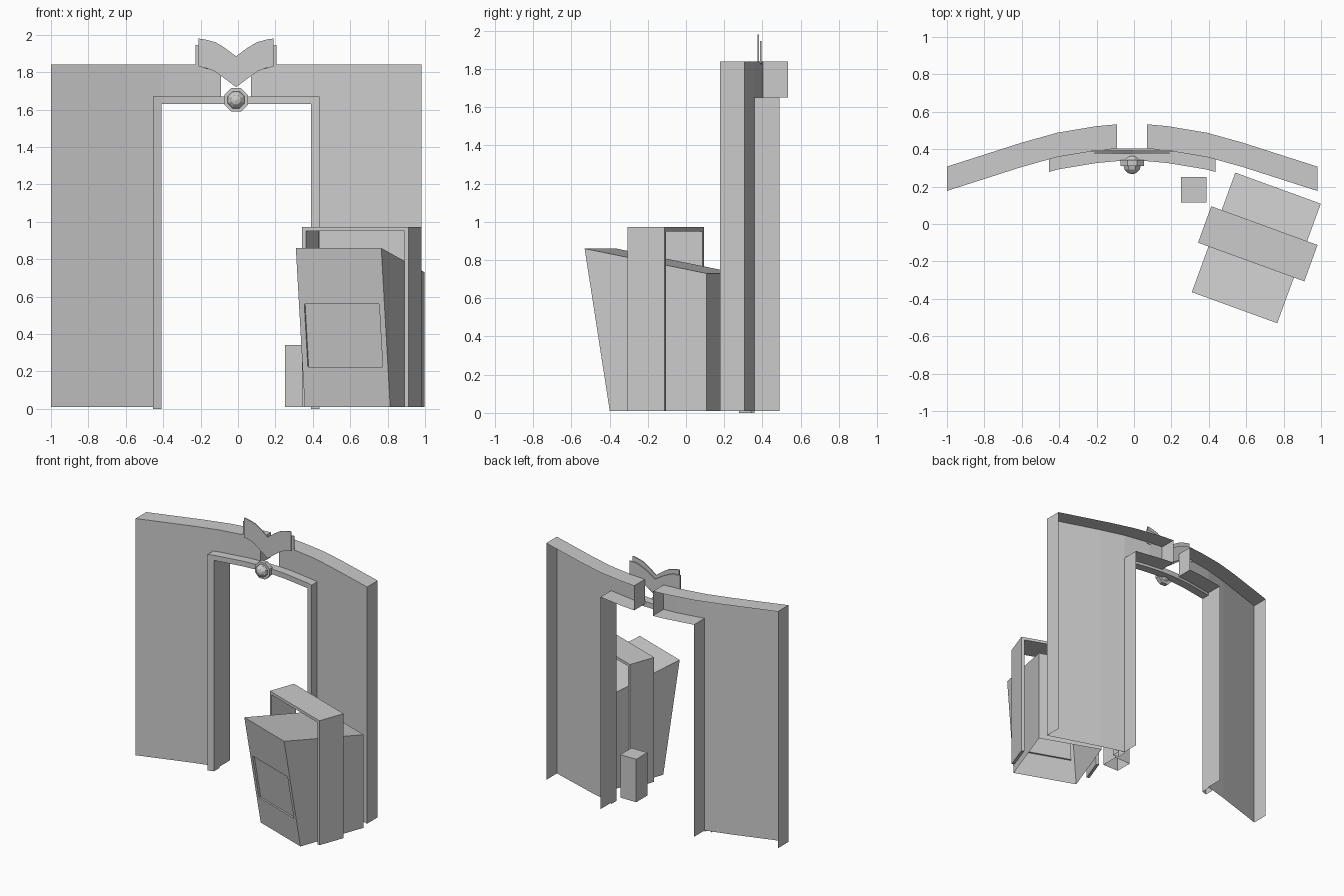
import bpy, bmesh, math
from mathutils import Matrix

if "Cube" in bpy.data.objects:
    bpy.data.objects.remove(bpy.data.objects["Cube"])

CX = -0.01  # centre line of the archway


def make(name, quads, loc=(0, 0, 0), rot=0.0, mirror=False):
    """Build an object from a list of polygons given as point tuples."""
    bm = bmesh.new()
    for q in quads:
        bm.faces.new([bm.verts.new(p) for p in q])
    bmesh.ops.remove_doubles(bm, verts=bm.verts, dist=1e-4)
    bmesh.ops.recalc_face_normals(bm, faces=bm.faces)
    me = bpy.data.meshes.new(name)
    bm.to_mesh(me)
    bm.free()
    ob = bpy.data.objects.new(name, me)
    bpy.context.collection.objects.link(ob)
    ob.location = loc
    ob.rotation_euler = (0, 0, rot)
    if mirror:
        ob.modifiers.new("Mirror", 'MIRROR')
    return ob


def prism(outline, y0, y1):
    """Extrude an x-z outline along y."""
    a = [(x, y0, z) for x, z in outline]
    b = [(x, y1, z) for x, z in outline]
    n = len(a)
    return [a, b] + [[a[i], a[(i + 1) % n], b[(i + 1) % n], b[i]] for i in range(n)]


# Curved plan line of the wall face: distance from centre -> y
PLAN = [(0, .405), (.08, .403), (.19, .393), (.40, .358), (.59, .305), (.99, .177)]


def face_y(u):
    for (a, ya), (b, yb) in zip(PLAN, PLAN[1:]):
        if u <= b:
            return ya + (yb - ya) * (u - a) / (b - a)
    return PLAN[-1][1]


def front(a, b, z0, z1, off):
    ya, yb = face_y(a) + off, face_y(b) + off
    return [(a, ya, z0), (b, yb, z0), (b, yb, z1), (a, ya, z1)]


def slab(a, b, z, o0, o1):
    ya, yb = face_y(a), face_y(b)
    return [(a, ya + o0, z), (b, yb + o0, z), (b, yb + o1, z), (a, ya + o1, z)]


def end(u, z0, z1, o0, o1):
    y = face_y(u)
    return [(u, y + o0, z0), (u, y + o1, z0), (u, y + o1, z1), (u, y + o0, z1)]


# Wall panels: open-backed shell, mirrored
D = .13
q = []
for a, b in [(.08, .19), (.19, .40)]:
    q += [front(a, b, 1.65, 1.84, 0), slab(a, b, 1.84, 0, D), slab(a, b, 1.65, 0, D)]
for a, b in [(.40, .59), (.59, .99)]:
    q += [front(a, b, .01, 1.65, 0), front(a, b, 1.65, 1.84, 0), slab(a, b, 1.84, 0, D)]
q += [end(.08, 1.65, 1.84, 0, D), end(.40, .01, 1.65, 0, D), end(.99, .01, 1.84, 0, D)]
make("wall_panels", q, (CX, 0, 0), mirror=True)

# Door frame standing proud of the wall
F = -.067
q = []
for a, b in [(0, .08), (.08, .19), (.19, .40)]:
    q += [front(a, b, 1.63, 1.67, F), front(a, b, 1.63, 1.67, 0),
          slab(a, b, 1.67, F, 0), slab(a, b, 1.63, F, 0)]
q += [front(.40, .445, 0, 1.63, F), front(.40, .445, 1.63, 1.67, F),
      slab(.40, .445, 1.67, F, 0), end(.40, 0, 1.63, F, 0), end(.445, 0, 1.67, F, 0)]
make("door_frame", q, (CX, 0, 0), mirror=True)

# Winged crest: two layered plates
half_front = [(.2, 1.83), (.2, 1.98), (.165, 1.975), (.11, 1.96), (.06, 1.93)]
half_low = [(.06, 1.765), (.115, 1.805), (.16, 1.822)]
right = [(0, 1.72)] + half_low + half_front + [(0, 1.885)]
left = [(-x, z) for x, z in reversed(right[1:-1])]
make("crest_front", prism(right + left, .375, .383), (CX, 0, 0))
right = [(0, 1.74), (.115, 1.81), (.217, 1.83), (.217, 1.945), (.15, 1.94), (.08, 1.91), (0, 1.86)]
left = [(-x, z) for x, z in reversed(right[1:-1])]
make("crest_back", prism(right + left, .387, .395), (CX, 0, 0))

# Lamp: octagonal mount and faceted ball
turn = Matrix.Rotation(math.pi / 2, 4, 'X')
for name in ("lamp_mount", "lamp_ball"):
    ob = make(name, [], (CX, .326 if name == "lamp_mount" else .317, 1.652))
    bm = bmesh.new()
    if name == "lamp_mount":
        bmesh.ops.create_cone(bm, cap_ends=True, segments=8, radius1=.068, radius2=.068, depth=.034,
                              matrix=turn @ Matrix.Rotation(math.pi / 8, 4, 'Z'))
    else:
        bmesh.ops.create_uvsphere(bm, u_segments=8, v_segments=6, radius=.051,
                                  matrix=turn @ Matrix.Rotation(math.pi / 8, 4, 'Z'))
    bm.to_mesh(ob.data)
    bm.free()

# Console body: leaning front with a recessed panel, sloping top, open base
K, R = (.5375, -.4475, 0), math.radians(-20)
W, P, L = .243, .213, .68


def lean(z):
    return .14 * (.86 - z) / .85


xs, zs, rec = [-W, -P, P, W], [.01, .225, .56, .86], .014
q = []
for i in range(3):
    for j in range(3):
        c = [(xs[i], zs[j]), (xs[i + 1], zs[j]), (xs[i + 1], zs[j + 1]), (xs[i], zs[j + 1])]
        o = [(x, lean(z), z) for x, z in c]
        if i == j == 1:
            n = [(x, lean(z) + rec, z) for x, z in c]
            q += [n] + [[o[k], o[(k + 1) % 4], n[(k + 1) % 4], n[k]] for k in range(4)]
        else:
            q.append(o)
for x in (-W, W):
    q.append([(x, lean(z), z) for z in zs] + [(x, L, .73), (x, L, .01)])
q.append([(x, 0, .86) for x in xs] + [(W, L, .73), (-W, L, .73)])
q.append([(-W, L, .01), (W, L, .01), (W, L, .73), (-W, L, .73)])
make("console_body", q, K, R)

# Hoop around the console
O, I = .3025, .28
hoop = [(-O, .01), (-O, .972), (O, .972), (O, .01), (I, .01), (I, .95), (-I, .95), (-I, .01)]
make("console_hoop", prism(hoop, .26, .467), K, R)

# Small post beside the door, open base
s = .068
ring = [(-s, -s), (s, -s), (s, s), (-s, s)]
q = [[(x, y, .342) for x, y in ring]]
for k in range(4):
    (x0, y0), (x1, y1) = ring[k], ring[(k + 1) % 4]
    q.append([(x0, y0, .01), (x1, y1, .01), (x1, y1, .342), (x0, y0, .342)])
make("small_post", q, (.319, .182, 0))
